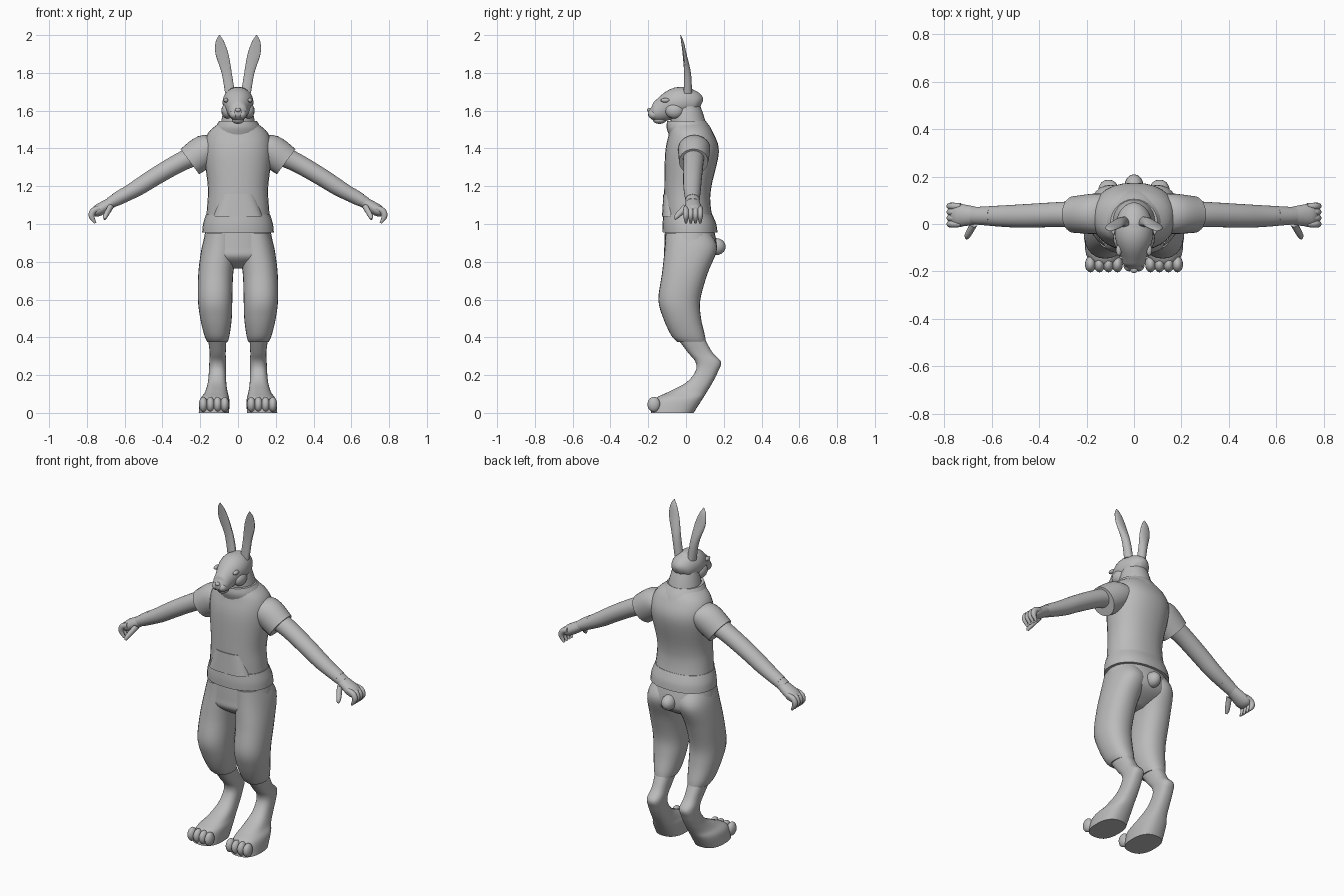
import bpy
import bmesh
import math
from mathutils import Vector, Matrix

cube = bpy.data.objects.get("Cube")
if cube:
    bpy.data.objects.remove(cube, do_unlink=True)

grey = bpy.data.materials.new("plain_grey")
grey.use_nodes = True
colour = (0.5, 0.5, 0.5, 1)
grey.diffuse_color = colour
grey.node_tree.nodes["Principled BSDF"].inputs["Base Color"].default_value = colour
side_axis, depth_axis = Vector((1, 0, 0)), Vector((0, 1, 0))


def finish(name, bm, mirror):
    """Turn a bmesh into a smooth object, optionally with a mirrored twin part."""
    if mirror:
        twin = bmesh.ops.duplicate(bm, geom=bm.verts[:] + bm.edges[:] + bm.faces[:])
        for item in twin["geom"]:
            if isinstance(item, bmesh.types.BMVert):
                item.co.x = -item.co.x
    bmesh.ops.recalc_face_normals(bm, faces=bm.faces[:])
    mesh = bpy.data.meshes.new(name)
    bm.to_mesh(mesh)
    bm.free()
    mesh.materials.append(grey)
    part = bpy.data.objects.new(name, mesh)
    bpy.context.collection.objects.link(part)
    bpy.ops.object.select_all(action="DESELECT")
    part.select_set(True)
    bpy.context.view_layer.objects.active = part
    bpy.ops.object.shade_smooth_by_angle(angle=math.radians(50))


def ring(x=0, y=0, z=0, width=0, height=0):
    """Cross-section centred on a point, with two radii."""
    return Vector((x, y, z, width, height))


def level(z, inner, outer, front, back):
    """Horizontal cross-section given by its four limits."""
    return ring(x=(inner + outer) / 2, y=(front + back) / 2, z=z,
                width=(outer - inner) / 2, height=(back - front) / 2)


def waist(z, half, front, back):
    """Horizontal cross-section centred between left and right."""
    return level(z, inner=-half, outer=half, front=front, back=back)


def smooth_path(rings, steps=5):
    """Pass a cubic spline through the rings."""
    padded = [rings[0]] + rings + [rings[-1]]
    path = []
    for before, start, end, after in zip(padded, padded[1:], padded[2:], padded[3:]):
        leave, arrive = (end - before) / 2, (after - start) / 2
        for step in range(steps):
            t = step / steps
            blend = t * t * (3 - 2 * t)
            path.append(start.lerp(end, blend) + leave * t * (1 - t) ** 2
                        - arrive * t * t * (1 - t))
    return path + [rings[-1]]


def loft(name, rings, width_axis=side_axis, height_axis=None, mirror=False,
         roundness=1, hollow=1, sides=28):
    """Skin the rings; without a height axis they turn to follow the path."""
    path = smooth_path(rings)
    centres = [r.to_3d() if len(r) == 3 else Vector(r[:3]) for r in path]
    last = len(path) - 1
    bm = bmesh.new()
    loops = []
    for i, (section, centre) in enumerate(zip(path, centres)):
        tangent = centres[min(i + 1, last)] - centres[max(i - 1, 0)]
        across = height_axis or tangent.cross(width_axis).normalized()
        loop = []
        for k in range(sides):
            angle = math.tau * k / sides
            c, s = math.cos(angle), math.sin(angle)
            c = math.copysign(abs(c) ** roundness, c)
            s = math.copysign(abs(s) ** roundness, s)
            if s < 0:
                s *= hollow
            offset = width_axis * c * section[3] + across * s * section[4]
            loop.append(bm.verts.new(centre + offset))
        loops.append(loop)
    for low, high in zip(loops, loops[1:]):
        for k in range(sides):
            bm.faces.new((low[k - 1], low[k], high[k], high[k - 1]))
    bm.faces.new(loops[0])
    bm.faces.new(loops[-1])
    finish(name, bm, mirror)


def stack(name, levels, mirror=False, roundness=0.9):
    loft(name, levels, height_axis=depth_axis, mirror=mirror, roundness=roundness)


def tube(name, rings, sides=28):
    """Mirrored limb whose ring width runs front to back."""
    loft(name, rings, width_axis=depth_axis, mirror=True, sides=sides)


def balls(name, centres, radii, mirror=True):
    """Group of ellipsoids sharing one size."""
    bm = bmesh.new()
    for centre in centres:
        place = Matrix.Translation(centre) @ Matrix.Diagonal((*radii, 1))
        bmesh.ops.create_uvsphere(bm, u_segments=16, v_segments=10, radius=1, matrix=place)
    finish(name, bm, mirror)


# Shirt with hem band, pouch and collar
stack("shirt", [
    waist(z=0.97, half=0.175, front=-0.115, back=0.155),
    waist(z=1.1, half=0.163, front=-0.115, back=0.13),
    waist(z=1.2, half=0.16, front=-0.115, back=0.135),
    waist(z=1.38, half=0.18, front=-0.11, back=0.174),
    waist(z=1.48, half=0.16, front=-0.09, back=0.145),
    waist(z=1.54, half=0.09, front=-0.08, back=0.1)])
stack("hem_band", [
    waist(z=0.955, half=0.19, front=-0.123, back=0.167),
    waist(z=1, half=0.185, front=-0.124, back=0.16),
    waist(z=1.05, half=0.17, front=-0.12, back=0.14)])
stack("front_pouch", [
    waist(z=1.04, half=0.13, front=-0.127, back=0),
    waist(z=1.16, half=0.09, front=-0.12, back=0)], roundness=0.7)
stack("collar", [
    waist(z=1.47, half=0.13, front=-0.09, back=0.15),
    waist(z=1.51, half=0.12, front=-0.103, back=0.13),
    waist(z=1.545, half=0.1, front=-0.1, back=0.105)], roundness=1)

# Sleeves and arms
tube("sleeves", [
    ring(x=0.11, y=0.045, z=1.41, width=0.08, height=0.05),
    ring(x=0.17, y=0.043, z=1.39, width=0.085, height=0.085),
    ring(x=0.255, y=0.04, z=1.33, width=0.077, height=0.083)])
tube("arms", [
    ring(x=0.2, y=0.04, z=1.375, width=0.06, height=0.055),
    ring(x=0.31, y=0.04, z=1.325, width=0.053, height=0.05),
    ring(x=0.44, y=0.035, z=1.25, width=0.05, height=0.047),
    ring(x=0.54, y=0.033, z=1.187, width=0.046, height=0.043),
    ring(x=0.68, y=0.035, z=1.11, width=0.036, height=0.03)])
tube("wrist_cuffs", [
    ring(x=0.6, y=0.034, z=1.154, width=0.041, height=0.039),
    ring(x=0.65, y=0.034, z=1.127, width=0.038, height=0.035)])

# Hands with curled fingers and thumb
tube("palms", [
    ring(x=0.65, y=0.035, z=1.125, width=0.034, height=0.028),
    ring(x=0.735, y=0.037, z=1.075, width=0.048, height=0.032),
    ring(x=0.765, y=0.037, z=1.06, width=0.04, height=0.022)])
for finger, place in enumerate(("index", "middle", "ring", "little")):
    y = finger / 40
    tube(place + "_fingers", [
        ring(x=0.73, y=y, z=1.085, width=0.013, height=0.014),
        ring(x=0.765, y=y, z=1.07, width=0.015, height=0.017),
        ring(x=0.775, y=y, z=1.04, width=0.014, height=0.015),
        ring(x=0.755, y=y, z=1.005, width=0.006, height=0.006)], sides=12)
loft("thumbs", [
    ring(x=0.675, y=0, z=1.09, width=0.016, height=0.018),
    ring(x=0.7, y=-0.045, z=1.045, width=0.014, height=0.014),
    ring(x=0.705, y=-0.06, z=1.025, width=0.006, height=0.006)], mirror=True, sides=12)

# Trousers and tail
stack("hips", [
    waist(z=1, half=0.165, front=-0.11, back=0.14),
    waist(z=0.88, half=0.188, front=-0.115, back=0.165),
    waist(z=0.82, half=0.185, front=-0.11, back=0.14),
    waist(z=0.765, half=0.05, front=-0.04, back=0.05)])
stack("trouser_legs", [
    level(z=0.95, inner=0.01, outer=0.17, front=-0.108, back=0.13),
    level(z=0.87, inner=0.005, outer=0.193, front=-0.113, back=0.165),
    level(z=0.74, inner=0.025, outer=0.21, front=-0.127, back=0.115),
    level(z=0.6, inner=0.03, outer=0.212, front=-0.146, back=0.076),
    level(z=0.5, inner=0.033, outer=0.2, front=-0.12, back=0.08),
    level(z=0.41, inner=0.045, outer=0.178, front=-0.078, back=0.1),
    level(z=0.375, inner=0.055, outer=0.162, front=-0.045, back=0.105)], mirror=True)
balls("tail", [(0, 0.16, 0.88)], radii=(0.04, 0.05, 0.045), mirror=False)

# Lower legs, hocks and long feet
stack("lower_legs_and_feet", [
    level(z=0.4, inner=0.06, outer=0.16, front=-0.05, back=0.095),
    level(z=0.32, inner=0.065, outer=0.15, front=0.01, back=0.14),
    level(z=0.27, inner=0.063, outer=0.152, front=0.05, back=0.185),
    level(z=0.22, inner=0.064, outer=0.154, front=0.05, back=0.17),
    level(z=0.16, inner=0.062, outer=0.16, front=0, back=0.14),
    level(z=0.11, inner=0.055, outer=0.175, front=-0.095, back=0.11),
    level(z=0.07, inner=0.046, outer=0.2, front=-0.17, back=0.085),
    level(z=0, inner=0.047, outer=0.208, front=-0.185, back=0.04)],
    mirror=True, roundness=0.8)
balls("toes", [(0.07 + toe * 0.038, -0.17, 0.045) for toe in range(4)],
      radii=(0.023, 0.034, 0.04))

# Neck and head
stack("neck", [
    waist(z=1.48, half=0.1, front=-0.08, back=0.12),
    waist(z=1.58, half=0.082, front=-0.08, back=0.092),
    waist(z=1.67, half=0.06, front=-0.06, back=0.058)], roundness=1)
loft("head", [
    ring(y=0.08, z=1.63, width=0.02, height=0.025),
    ring(y=0.05, z=1.64, width=0.062, height=0.062),
    ring(y=-0.04, z=1.643, width=0.082, height=0.082),
    ring(y=-0.13, z=1.603, width=0.056, height=0.062),
    ring(y=-0.17, z=1.588, width=0.045, height=0.043),
    ring(y=-0.2, z=1.588, width=0.015, height=0.015)])
balls("cheeks", [(0.055, -0.06, 1.6)], radii=(0.033, 0.05, 0.042))
balls("muzzle_pads", [(0.02, -0.17, 1.58)], radii=(0.025, 0.03, 0.025))
balls("chin", [(0, -0.14, 1.55)], radii=(0.032, 0.035, 0.02), mirror=False)
balls("nose", [(0, -0.195, 1.603)], radii=(0.016, 0.012, 0.011), mirror=False)
balls("eyes", [(0.064, -0.11, 1.655)], radii=(0.012, 0.024, 0.012))
balls("crown", [(0, -0.01, 1.69)], radii=(0.05, 0.06, 0.035), mirror=False)

# Ears, cupped toward the front
loft("ears", [
    ring(x=0.042, y=0, z=1.69, width=0.026, height=0.032),
    ring(x=0.06, y=0, z=1.8, width=0.027, height=0.026),
    ring(x=0.085, y=-0.012, z=1.9, width=0.034, height=0.015),
    ring(x=0.096, y=-0.022, z=1.965, width=0.022, height=0.01),
    ring(x=0.098, y=-0.03, z=2, width=0.002, height=0.002)],
    height_axis=depth_axis, mirror=True, hollow=0.4)
